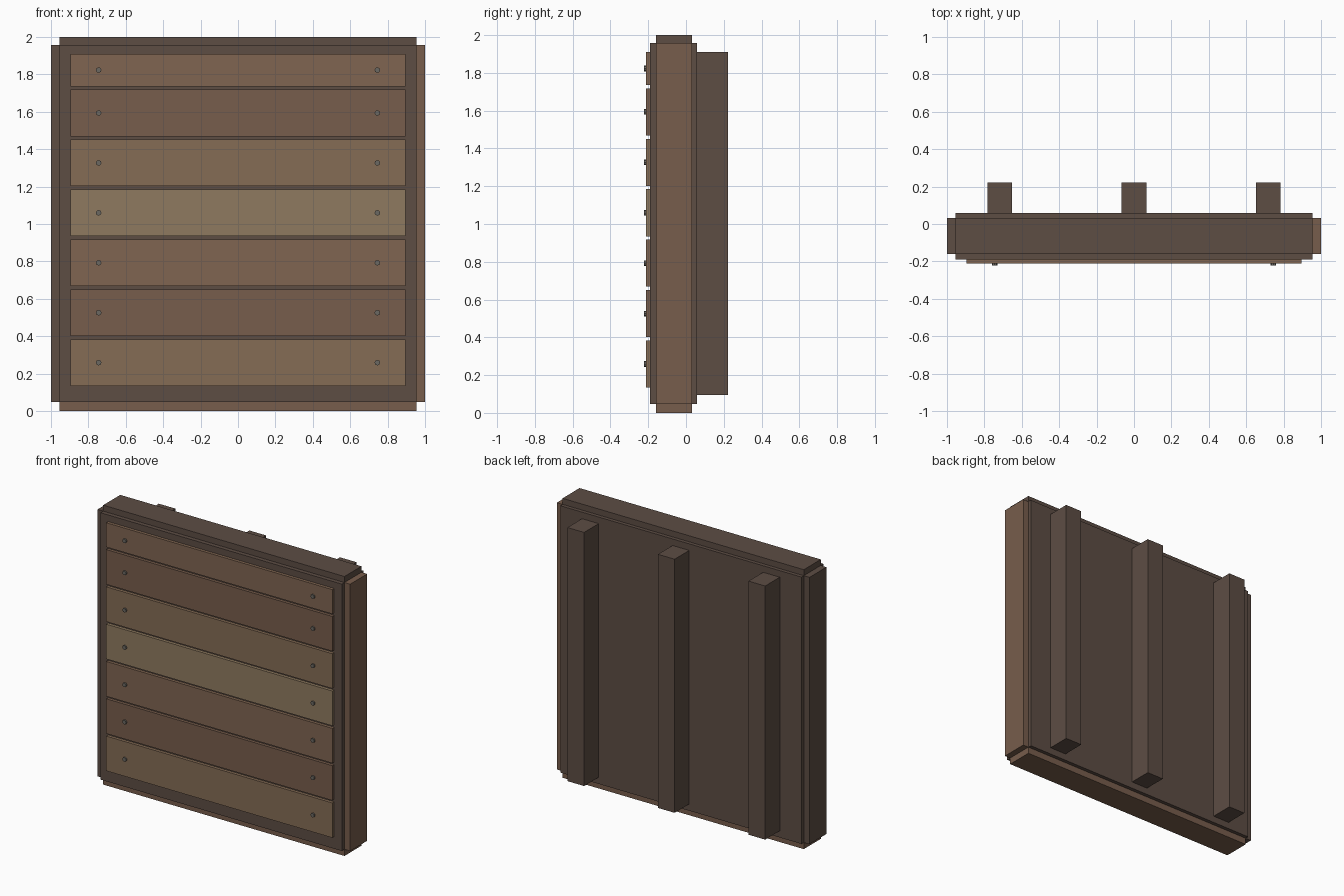
import bpy, math

if "Cube" in bpy.data.objects:
    bpy.data.objects.remove(bpy.data.objects["Cube"])


def material(name, hex_code):
    rgb = [int(hex_code[i:i + 2], 16) / 255 for i in (0, 2, 4)]
    m = bpy.data.materials.new(name)
    m.diffuse_color = [((c + 0.055) / 1.055) ** 2.4 for c in rgb] + [1]
    m.use_nodes = True
    m.node_tree.nodes["Principled BSDF"].inputs["Base Color"].default_value = m.diffuse_color
    return m


DARK = material("dark_wood", "5d4d44")
BROWN = material("brown_wood", "775d4c")
WARM = material("warm_wood", "806551")
TAN = material("tan_wood", "856c55")
PALE = material("pale_wood", "8f7a60")
METAL = material("nail_metal", "6b6862")


def box(name, x, y, z, mat):
    """Box spanning the given (min, max) ranges."""
    spans = (x, y, z)
    bpy.ops.mesh.primitive_cube_add(size=1, location=[(a + b) / 2 for a, b in spans])
    o = bpy.context.object
    o.name = name
    o.scale = [b - a for a, b in spans]
    bpy.ops.object.transform_apply(location=False, rotation=False, scale=True)
    o.data.materials.append(mat)
    return o


# Backing panel
box("backing_panel", (-0.955, 0.955), (-0.19, 0.058), (0.047, 1.957), DARK)

# Edge trim around the panel
TRIM_Y = (-0.16, 0.032)
box("top_trim", (-0.955, 0.955), TRIM_Y, (1.957, 2.0), DARK)
box("bottom_trim", (-0.955, 0.955), TRIM_Y, (0.0, 0.047), BROWN)
box("left_trim", (-1.0, -0.955), TRIM_Y, (0.047, 1.957), DARK)
box("right_trim", (0.955, 1.0), TRIM_Y, (0.047, 1.957), BROWN)

# Front planks, bottom to top, each with two nails
colours = [TAN, BROWN, WARM, PALE, TAN, BROWN, WARM]
for i, mat in enumerate(colours):
    z0 = 0.134 + i * 0.267
    z1 = min(z0 + 0.249, 1.91)
    box(f"plank_{i + 1}", (-0.895, 0.895), (-0.212, -0.19), (z0, z1), mat)
    for side, sx in (("left", -1), ("right", 1)):
        bpy.ops.mesh.primitive_cylinder_add(
            vertices=8, radius=0.015, depth=0.012,
            location=(sx * 0.745, -0.217, (z0 + z1) / 2),
            rotation=(math.pi / 2, 0, 0))
        nail = bpy.context.object
        nail.name = f"nail_{side}_{i + 1}"
        nail.data.materials.append(METAL)

# Rear battens
for i, cx in enumerate((-0.717, 0.0, 0.717)):
    box(f"rear_batten_{i + 1}", (cx - 0.066, cx + 0.066), (0.058, 0.223), (0.095, 1.91), DARK)
